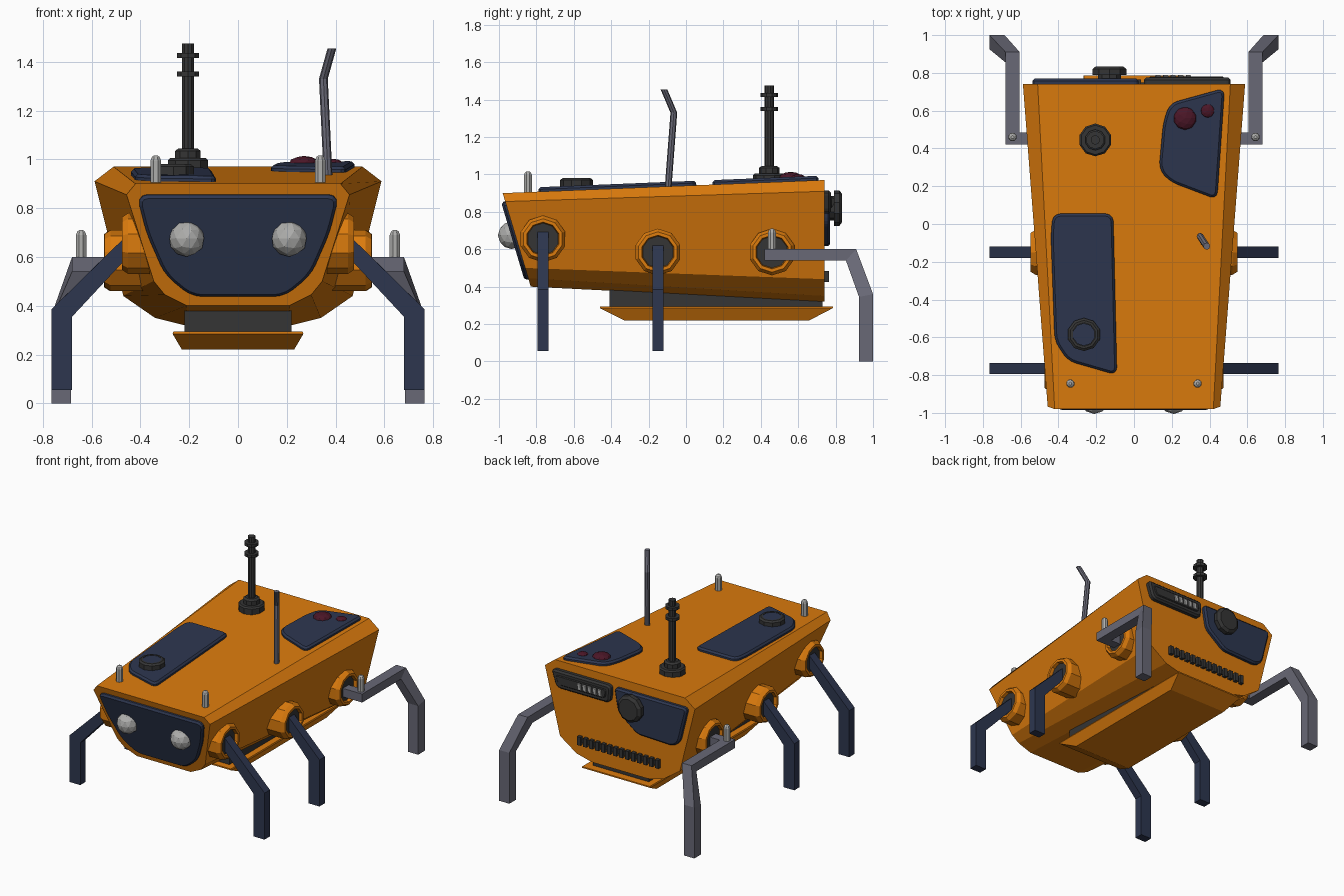
import bpy, bmesh, math
from mathutils import Matrix, Vector

if "Cube" in bpy.data.objects:
    bpy.data.objects.remove(bpy.data.objects["Cube"])


def mat(name, r, g, b):
    m = bpy.data.materials.new(name)
    m.diffuse_color = (r, g, b, 1)
    m.use_nodes = True
    m.node_tree.nodes["Principled BSDF"].inputs["Base Color"].default_value = m.diffuse_color
    return m


ORANGE = mat("orange", .72, .2, .004)
NAVY = mat("navy", .026, .037, .078)
DARK = mat("charcoal", .035, .035, .035)
RED = mat("red", .07, .008, .02)
STEEL = mat("steel", .14, .14, .18)
LIGHT = mat("light_grey", .42, .42, .41)


def finish(bm, name, material):
    bmesh.ops.recalc_face_normals(bm, faces=bm.faces)
    me = bpy.data.meshes.new(name)
    bm.to_mesh(me)
    bm.free()
    ob = bpy.data.objects.new(name, me)
    me.materials.append(material)
    bpy.context.collection.objects.link(ob)
    return ob


def loft(name, rings, material):
    """Skin a list of equal-length point rings and cap both ends."""
    bm = bmesh.new()
    vs = [[bm.verts.new(p) for p in ring] for ring in rings]
    n = len(rings[0])
    for a, b in zip(vs, vs[1:]):
        for i in range(n):
            j = (i + 1) % n
            bm.faces.new((a[i], a[j], b[j], b[i]))
    bm.faces.new(vs[0])
    bm.faces.new(vs[-1])
    return finish(bm, name, material)


def lathe(name, profile, segs, origin, axis, material):
    """Turn (radius, height) pairs round an axis through origin."""
    m = Matrix.Translation(origin) @ Vector(axis).to_track_quat('Z', 'Y').to_matrix().to_4x4()
    ang = [2 * math.pi * (i + .5) / segs for i in range(segs)]
    return loft(name, [[m @ Vector((r * math.cos(a), r * math.sin(a), h)) for a in ang]
                       for r, h in profile], material)


def box(name, x, y, z, material):
    return loft(name, [[(x[0], y[0], h), (x[1], y[0], h), (x[1], y[1], h), (x[0], y[1], h)]
                       for h in z], material)


def ball(name, loc, r, material, squash=1):
    bm = bmesh.new()
    bmesh.ops.create_icosphere(bm, subdivisions=2, radius=r,
                               matrix=Matrix.Translation(loc) @ Matrix.Diagonal((1, 1, squash, 1)))
    return finish(bm, name, material)


def panel(name, outline, origin, u, v, height, corner, material, edge=.012):
    """Rounded, edge-bevelled plate on the plane spanned by u and v."""
    u, v = Vector(u).normalized(), Vector(v).normalized()
    m = Matrix((u, v, u.cross(v))).transposed().to_4x4()
    m.translation = origin
    bm = bmesh.new()
    bm.faces.new([bm.verts.new((a, b, -.01)) for a, b in outline])
    bmesh.ops.bevel(bm, geom=bm.verts[:], offset=corner, segments=3, profile=.5,
                    affect='VERTICES', clamp_overlap=True)
    ext = bmesh.ops.extrude_face_region(bm, geom=bm.faces[:])['geom']
    bmesh.ops.translate(bm, vec=(0, 0, height - edge + .01),
                        verts=[e for e in ext if isinstance(e, bmesh.types.BMVert)])
    top = [e for e in ext if isinstance(e, bmesh.types.BMFace)]
    bmesh.ops.recalc_face_normals(bm, faces=bm.faces)
    bmesh.ops.inset_region(bm, faces=top, thickness=edge, depth=edge, use_even_offset=True)
    bm.transform(m)
    return finish(bm, name, material)


def top_z(y):
    return .90 + (y + .98) * .0407


# Body: tapered hull with a slanted nose
nose = [(.42, .90), (.457, .855), (.345, .50), (.30, .445), (.21, .40)]
tail = [(.51, .97), (.588, .91), (.47, .44), (.34, .35), (.22, .32)]


def both(half):
    return half + [(-x, z) for x, z in reversed(half)]


loft("body", [[(x, -.98 + .3 * (.9 - z), z) for x, z in both(nose)],
              [(x, .74, z) for x, z in both(tail)]], ORANGE)

# Nose panel and eyes
face = [(.415, .857), (.375, .70), (.30, .53), (.19, .44)]
panel("face_panel", [(x, (z - .4) / .958) for x, z in both(face)], (0, -.83, .4),
      (1, 0, 0), (0, -.15, .5), .022, .045, NAVY)
for s in (-1, 1):
    ball("eye", (s * .21, -.932, .675), .074, LIGHT)

# Deck panels
slope = (0, 1, .0407)
panel("deck_panel_front", [(-.43, .055), (-.11, .055), (-.09, -.80), (-.35, -.725), (-.42, -.62),
                           (-.44, -.06)], (0, 0, top_z(0)), (1, 0, 0), slope, .024, .04, NAVY)
panel("deck_panel_rear", [(.48, .72), (.19, .64), (.155, .54), (.132, .29), (.19, .225),
                          (.44, .13)], (0, 0, top_z(0)), (1, 0, 0), slope, .024, .04, NAVY)
lathe("deck_knob", [(.088, 0), (.088, .035), (.075, .045), (.062, .045), (.062, .03)], 10,
      (-.265, -.585, .935), (0, 0, 1), DARK)
lathe("deck_knob_cap", [(.06, 0), (.06, .043)], 10, (-.265, -.585, .935), (0, 0, 1), NAVY)
ball("large_lamp", (.27, .56, .983), .062, RED, .5)
ball("small_lamp", (.39, .60, .983), .038, RED, .5)

# Mast, turned in one profile with two discs
mast = [(.087, -.02), (.087, .03), (.078, .04), (.055, .04), (.055, .07), (.04, .08), (.025, .08)]
for z in (.385, .46):
    mast += [(.025, z - .01), (.048, z - .01), (.048, z + .01), (.025, z + .01)]
lathe("mast", mast + [(.025, .51)], 10, (-.205, .445, .965), (0, 0, 1), DARK)

# Bent whip antenna
whip = [(.37, -.097, .91), (.35, -.065, 1.33), (.385, -.118, 1.455)]
loft("whip_antenna", [[(x + .018 * math.cos(k * math.pi / 4), y + .018 * math.sin(k * math.pi / 4), z)
                       for k in range(8)] for x, y, z in whip], STEEL)

# Hull underside
box("belly_neck", (-.22, .22), (-.41, .73), (.28, .39), DARK)
loft("belly_tray", [[(-x, y0, z), (x, y0, z), (x, y1, z), (-x, y1, z)] for x, y0, y1, z in
                    ((.23, -.33, .66, .22), (.268, -.46, .785, .285), (.265, -.46, .785, .294))],
     ORANGE)

# Tail: hatch with knob, slotted vent, grille
back = ((0, .74, 0), (-1, 0, 0), (0, 0, 1))
panel("tail_hatch", [(-.03, .91), (.545, .91), (.48, .65), (.43, .615), (.15, .625), (.0, .74)],
      *back, .03, .03, NAVY)
lathe("tail_knob", [(.065, 0), (.065, .025), (.095, .025), (.095, .055), (.075, .07), (.055, .07)],
      10, (-.13, .765, .82), (0, 1, 0), DARK)
panel("tail_vent", [(-.52, .915), (-.05, .915), (-.06, .79), (-.48, .79)], *back, .035, .03, DARK)
panel("tail_vent_inset", [(-.48, .885), (-.08, .885), (-.09, .82), (-.455, .82)],
      *back, .042, .02, DARK, .005)
for i in range(5):
    x = .29 - i * .04
    panel("vent_slat", [(-x - .012, .875), (-x + .012, .875), (-x + .018, .83), (-x - .006, .83)],
          *back, .048, .002, LIGHT, .003)
box("grille_rail", (-.31, .31), (.72, .748), (.44, .47), DARK)
for i in range(14):
    x = -.305 + i * .047
    box("grille_bar", (x - .013, x + .013), (.72, .765), (.425, .485), DARK)

# Parts repeated on both sides
PIN = [(.023, 0), (.023, .09), (.017, .104), (.008, .11)]
for s in (-1, 1):
    lathe("nose_pin", [(r, h + .02 if h else -.01) for r, h in PIN], 8,
          (s * .337, -.845, .886), (0, 0, 1), LIGHT)
    lathe("leg_pin", PIN, 8, (s * .643, .46, .60), (0, 0, 1), LIGHT)

    # Hip hubs with dark sockets
    for y, z, out in ((-.765, .655, .475), (-.15, .585, .547), (.46, .585, .55)):
        lathe("hip_hub", [(.125, -.16), (.125, -.025), (.108, 0), (.09, 0), (.085, -.03)], 10,
              (s * out, y, z), (s, 0, 0), ORANGE)
        lathe("hip_socket", [(.085, -.06), (.085, -.022)], 10, (s * out, y, z), (s, 0, 0), DARK)

    # Front and middle legs
    for name, y, start in (("front_leg", -.765, .43), ("middle_leg", -.15, .49)):
        top = .672 - (start - .473) * .966
        pts = [((start, top), (start, top - .09)), ((.765, .385), (.68, .355)),
               ((.765, .055), (.68, .055))]
        loft(name, [[(s * a[0], y - .03, a[1]), (s * a[0], y + .03, a[1]),
                     (s * b[0], y + .03, b[1]), (s * b[0], y - .03, b[1])] for a, b in pts], NAVY)

    # Rear leg: out from the hub, back along the body, then down
    rear = [[(.48, .42), (.48, .485), (.6, .54)], [(.68, .42), (.605, .485), (.6, .54)],
            [(.68, .85), (.605, .92), None], [(.765, .93), (.685, 1.0), None],
            [(.765, .93), (.685, 1.0), None]]
    rings = [[(a[0], a[1], h[0]), (b[0], b[1], h[0]), (b[0], b[1], h[1]), (a[0], a[1], h[1])]
             for a, b, h in rear[:2]]
    rings += [[(.68, .91, .60), (.605, .91, .60), (.605, .855, .54), (.68, .855, .54)]]
    for z, lo in ((.36, .345), (0, 0)):
        rings += [[(.765, 1.0, z), (.685, 1.0, z), (.685, .925, lo), (.765, .925, lo)]]
    for k in (0, 1):
        (a, b, h) = rear[k]
        rings[k] = [(a[0], a[1], .60), (b[0], b[1], .60), (b[0], b[1], .54), (a[0], a[1], .54)]
    loft("rear_leg", [[(s * x, y, z) for x, y, z in r] for r in rings], STEEL)
